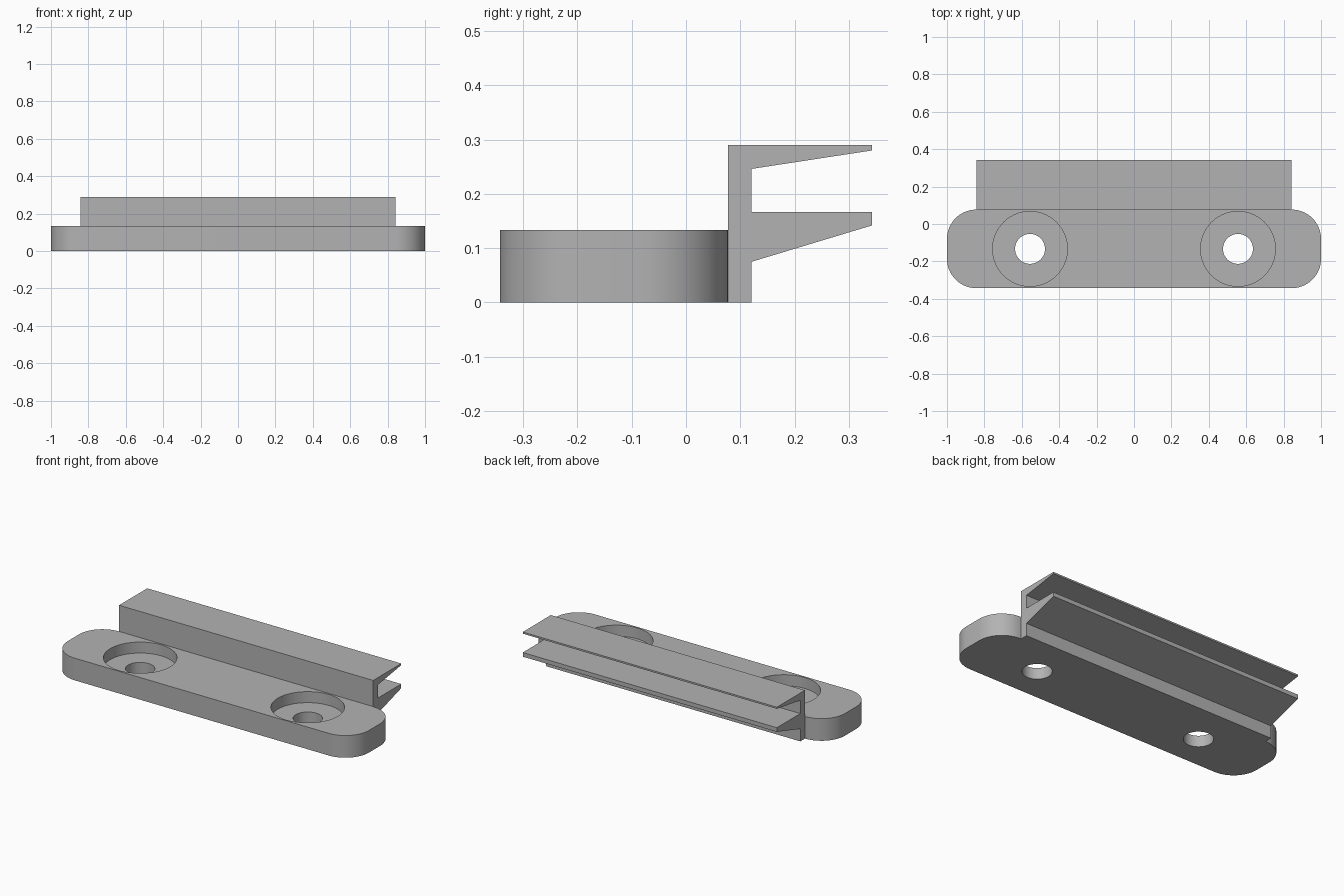
import bpy
import bmesh
import math
from mathutils import Vector

cube = bpy.data.objects.get("Cube")
if cube:
    bpy.data.objects.remove(cube, do_unlink=True)

GREY = (0.45, 0.45, 0.45, 1)
grey = bpy.data.materials.new("plain grey")
grey.use_nodes = True
grey.diffuse_color = GREY
grey.node_tree.nodes["Principled BSDF"].inputs["Base Color"].default_value = GREY


def extrude(name, outline, direction):
    """Solid made by sweeping a closed outline along a direction."""
    bm = bmesh.new()
    face = bm.faces.new([bm.verts.new(p) for p in outline])
    swept = bmesh.ops.extrude_face_region(bm, geom=[face])["geom"]
    verts = [v for v in swept if isinstance(v, bmesh.types.BMVert)]
    bmesh.ops.translate(bm, verts=verts, vec=Vector(direction))
    bmesh.ops.recalc_face_normals(bm, faces=bm.faces)
    mesh = bpy.data.meshes.new(name)
    bm.to_mesh(mesh)
    bm.free()
    mesh.materials.append(grey)
    obj = bpy.data.objects.new(name, mesh)
    bpy.context.collection.objects.link(obj)
    return obj


def arc(cx, cy, r, start, sweep, steps, z):
    angles = [math.radians(start + sweep * i / steps) for i in range(steps + 1)]
    return [(cx + r * math.cos(a), cy + r * math.sin(a), z) for a in angles]


# Mounting plate with rounded corners
FRONT, BACK, TOP, CORNER = -0.343, 0.077, 0.133, 0.157
inner_x, low_y, high_y = 1 - CORNER, FRONT + CORNER, BACK - CORNER
corners = [(inner_x, high_y), (-inner_x, high_y), (-inner_x, low_y), (inner_x, low_y)]
outline = []
for i, (cx, cy) in enumerate(corners):
    outline += arc(cx, cy, CORNER, 90 * i, 90, 16, 0)
plate = extrude("mounting_plate", outline, (0, 0, TOP))

# Screw holes with wide recesses
HOLE_X, HOLE_Y, FLOOR = 0.556, -0.133, 0.067
for side, x in (("left", HOLE_X), ("right", -HOLE_X)):
    for part, radius, base in (("recess", 0.2, FLOOR), ("screw_hole", 0.08, -0.1)):
        ring = arc(x, HOLE_Y, radius, 0, 360, 64, base)[:-1]
        cutter = extrude(f"{side}_{part}_cutter", ring, (0, 0, 0.3))
        cutter.hide_render = True
        cutter.hide_set(True)
        cutter.display_type = 'WIRE'
        cut = plate.modifiers.new(f"{side} {part}", 'BOOLEAN')
        cut.operation = 'DIFFERENCE'
        cut.solver = 'EXACT'
        cut.object = cutter

# Apply the cuts and remove the cutters
bpy.context.view_layer.objects.active = plate
plate.select_set(True)
for cut in list(plate.modifiers):
    cutter = cut.object
    bpy.ops.object.modifier_apply(modifier=cut.name)
    bpy.data.objects.remove(cutter, do_unlink=True)
bpy.ops.object.shade_smooth_by_angle(angle=math.radians(30))

# Back rail: upright wall with two tapered lips
WALL, LIP = 0.121, 0.343
profile = [(BACK, 0), (WALL, 0), (WALL, 0.075), (LIP, 0.142), (LIP, 0.167),
           (WALL, 0.167), (WALL, 0.246), (LIP, 0.28), (LIP, 0.29), (BACK, 0.29)]
extrude("back_rail", [(-inner_x, y, z) for y, z in profile], (2 * inner_x, 0, 0))
